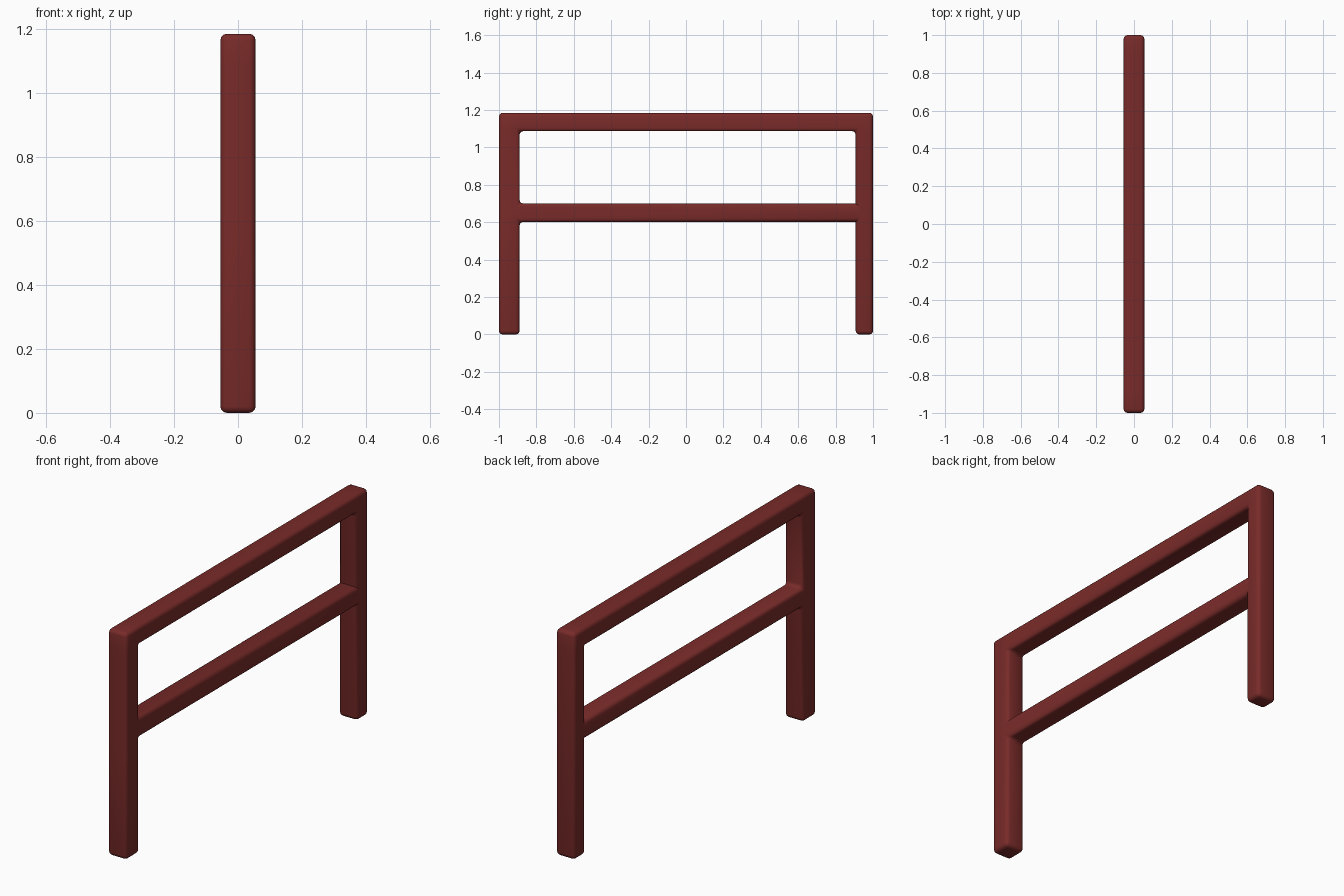
import bpy, bmesh

if "Cube" in bpy.data.objects:
    bpy.data.objects.remove(bpy.data.objects["Cube"])

HALF = 0.055                      # half thickness in x
BEVEL = 0.02
Y0, Y1, Y2, Y3 = -1.0, -0.89, 0.907, 1.0
RAIL_END = 0.945                  # middle rail runs into the far post
Z0, Z1, Z2, Z3, Z4 = 0.0, 0.602, 0.70, 1.087, 1.185

bm = bmesh.new()
points = {}


def cell(ya, yb, za, zb):
    """One flat panel of the frame; panels share corner vertices."""
    verts = []
    for p in ((ya, za), (yb, za), (yb, zb), (ya, zb)):
        if p not in points:
            points[p] = bm.verts.new((-HALF, *p))
        verts.append(points[p])
    bm.faces.new(verts)


# Near post, split where the rails branch off
for za, zb in ((Z0, Z1), (Z1, Z2), (Z2, Z3), (Z3, Z4)):
    cell(Y0, Y1, za, zb)
# Top rail and far post
cell(Y1, Y2, Z3, Z4)
cell(Y2, Y3, Z3, Z4)
cell(Y2, Y3, Z0, Z3)
# Middle rail, joined to the near post and pushed into the far one
cell(Y1, RAIL_END, Z1, Z2)

# Thicken the outline
ext = bmesh.ops.extrude_face_region(bm, geom=bm.faces[:], use_keep_orig=True)
for v in ext["geom"]:
    if isinstance(v, bmesh.types.BMVert):
        v.co.x = HALF
bmesh.ops.recalc_face_normals(bm, faces=bm.faces[:])

mesh = bpy.data.meshes.new("rail_frame")
bm.to_mesh(mesh)
bm.free()
frame = bpy.data.objects.new("rail_frame", mesh)
bpy.context.collection.objects.link(frame)
mesh.shade_smooth()

# Rounded edges and inner corners
bev = frame.modifiers.new("rounded_edges", "BEVEL")
bev.width = BEVEL
bev.segments = 3
bev.limit_method = "ANGLE"
bev.use_clamp_overlap = False

# Dark red paint
paint = bpy.data.materials.new("dark_red_paint")
paint.diffuse_color = (0.19, 0.024, 0.022, 1)
paint.use_nodes = True
paint.node_tree.nodes["Principled BSDF"].inputs["Base Color"].default_value = paint.diffuse_color
mesh.materials.append(paint)
